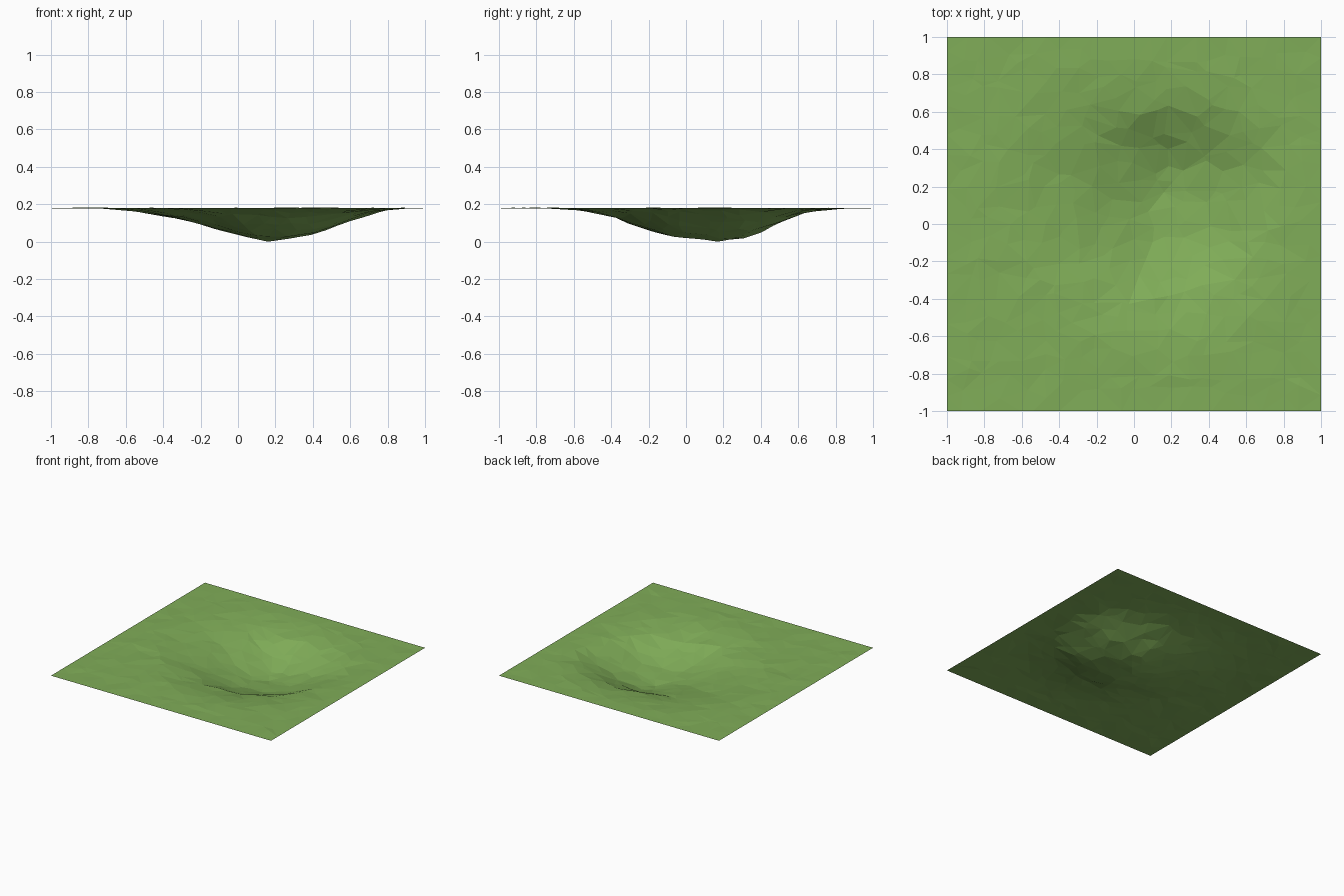
import bpy, bmesh, math, random
from mathutils import Vector, noise
from mathutils.geometry import delaunay_2d_cdt

random.seed(4)
cube = bpy.data.objects.get("Cube")
if cube:
    bpy.data.objects.remove(cube)

RIM = 0.185
CENTRE = Vector((0.16, 0.17))
# Basin height against distance from its lowest point, one profile per side
EAST = [(0, 0.006), (0.22, 0.033), (0.34, 0.075), (0.5, 0.14), (0.62, 0.175), (0.75, RIM)]
WEST = [(0, 0.006), (0.16, 0.045), (0.44, 0.12), (0.6, 0.15), (0.82, RIM)]
NORTH = [(0, 0.006), (0.13, 0.025), (0.23, 0.055), (0.43, 0.155), (0.53, 0.173), (0.68, RIM)]
SOUTH = [(0, 0.006), (0.3, 0.043), (0.47, 0.1), (0.57, 0.145), (0.82, RIM)]


def sample(profile, r):
    for (r0, z0), (r1, z1) in zip(profile, profile[1:]):
        if r <= r1:
            return z0 + (z1 - z0) * (r - r0) / (r1 - r0)
    return RIM


def height(x, y):
    d = Vector((x, y)) - CENTRE
    r = d.length
    if r < 0.001:
        return 0.006
    side_x = EAST if d.x > 0 else WEST
    side_y = NORTH if d.y > 0 else SOUTH
    z = (sample(side_x, r) * d.x ** 2 + sample(side_y, r) * d.y ** 2) / r ** 2
    # Small bumps, stronger on the slopes than on the flat ground
    slope = math.sin(math.pi * min(1, max(0, (RIM - z) / RIM)))
    bump = noise.noise(Vector((x * 5, y * 5, 2)))
    z += bump * 0.016 * slope + random.uniform(-0.003, 0.003)
    return min(max(z, 0.004), RIM + 0.005)


# Scattered ground points with a straight outer border
N = 20
STEP = 2 / N
points = [CENTRE.copy()]
for i in range(N + 1):
    for j in range(N + 1):
        p = Vector((-1 + i * STEP, -1 + j * STEP))
        if 0 < i < N:
            p.x += random.uniform(-0.4, 0.4) * STEP
        if 0 < j < N:
            p.y += random.uniform(-0.4, 0.4) * STEP
        if (p - CENTRE).length > STEP * 0.6:
            points.append(p)
flat, _, faces, *_ = delaunay_2d_cdt(points, [], [], 0, 0.0001)

# Ground sheet
bm = bmesh.new()
verts = []
for p in flat:
    on_border = max(abs(p.x), abs(p.y)) > 0.999
    verts.append(bm.verts.new((p.x, p.y, RIM if on_border else height(p.x, p.y))))
for f in faces:
    bm.faces.new([verts[k] for k in f])
bm.normal_update()
for f in bm.faces:
    if f.normal.z < 0:
        f.normal_flip()
lowest = min(v.co.z for v in bm.verts)
bmesh.ops.translate(bm, verts=bm.verts, vec=(0, 0, -lowest))

mesh = bpy.data.meshes.new("grass_basin")
bm.to_mesh(mesh)
bm.free()
ground = bpy.data.objects.new("grass_basin", mesh)
bpy.context.collection.objects.link(ground)

# Grass colour
grass = bpy.data.materials.new("grass_green")
grass.use_nodes = True
colour = (0.216, 0.418, 0.098, 1)
grass.diffuse_color = colour
grass.node_tree.nodes["Principled BSDF"].inputs["Base Color"].default_value = colour
mesh.materials.append(grass)
